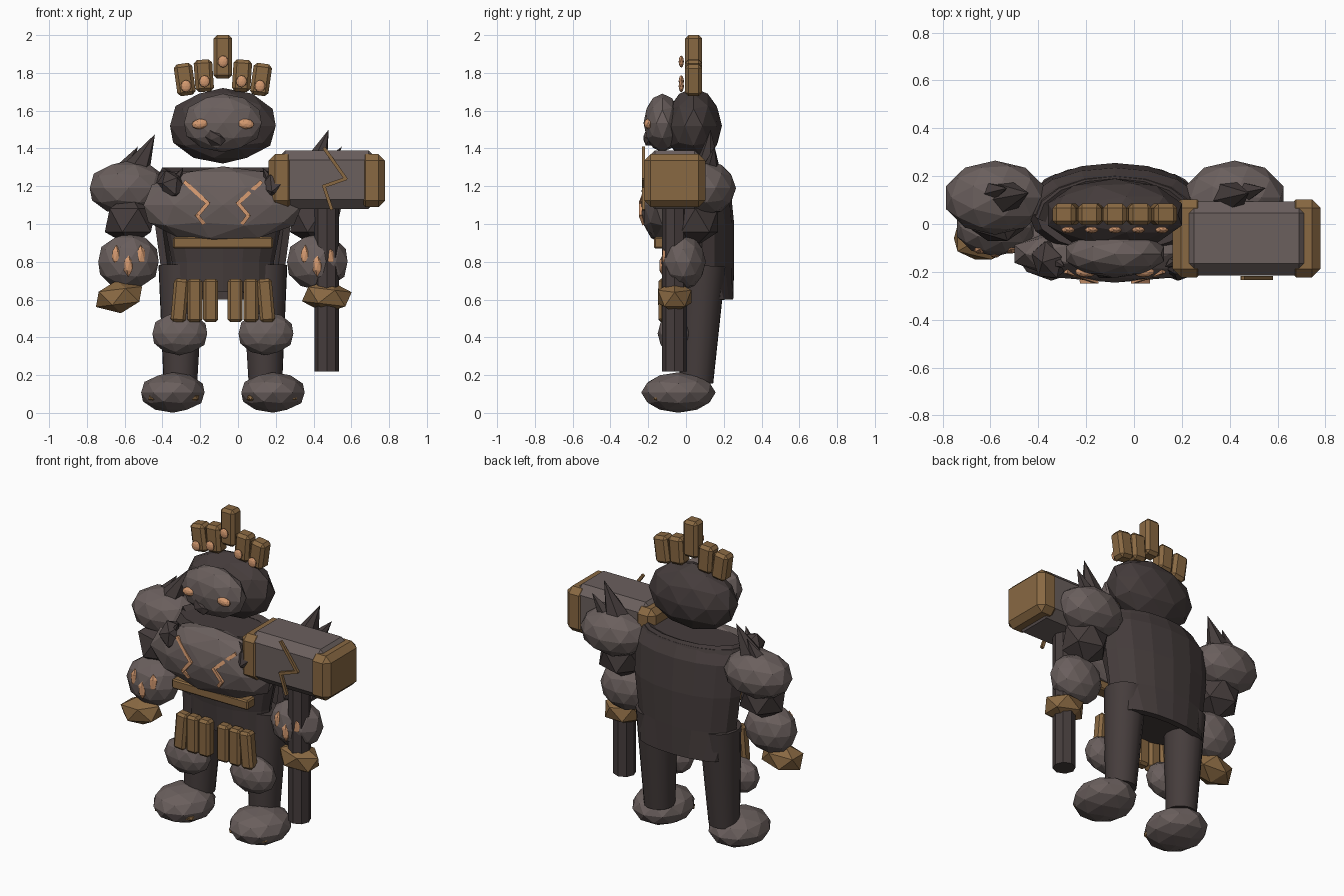
import bpy, bmesh, math
from mathutils import Vector, Matrix

cube = bpy.data.objects.get("Cube")
if cube:
    bpy.data.objects.remove(cube, do_unlink=True)


def material(name, rgb):
    m = bpy.data.materials.new(name)
    m.use_nodes = True
    m.diffuse_color = (*rgb, 1)
    bsdf = m.node_tree.nodes["Principled BSDF"]
    bsdf.inputs["Base Color"].default_value = (*rgb, 1)
    bsdf.inputs["Roughness"].default_value = 0.9
    return m


STONE = material("grey stone", (0.145, 0.115, 0.11))
DARK = material("dark rock", (0.06, 0.046, 0.045))
BRONZE = material("bronze", (0.25, 0.14, 0.055))
GLOW = material("ember orange", (0.66, 0.32, 0.16))
CX = -0.08                      # the body's centre line
SIDES = ((-1, "right"), (1, "left"))


def finish(name, bm, mat, loc=(0, 0, 0), rot=(0, 0, 0), smooth=False):
    bmesh.ops.recalc_face_normals(bm, faces=bm.faces)
    me = bpy.data.meshes.new(name)
    bm.to_mesh(me)
    bm.free()
    me.materials.append(mat)
    ob = bpy.data.objects.new(name, me)
    bpy.context.collection.objects.link(ob)
    ob.location, ob.rotation_euler = loc, rot
    if smooth:
        bpy.ops.object.select_all(action="DESELECT")
        ob.select_set(True)
        bpy.context.view_layer.objects.active = ob
        bpy.ops.object.shade_smooth_by_angle(angle=math.radians(30))
    return ob


def rock(name, loc, half, mat, level=2, rot=(0, 0, 0)):
    """Faceted boulder fitted to the given half extents."""
    bm = bmesh.new()
    bmesh.ops.create_icosphere(bm, subdivisions=level, radius=1)
    for i in range(3):
        top = max(v.co[i] for v in bm.verts)
        for v in bm.verts:
            v.co[i] *= half[i] / top
    return finish(name, bm, mat, loc, rot)


def block(name, loc, size, mat, bevel=0.02, rot=(0, 0, 0)):
    bm = bmesh.new()
    bmesh.ops.create_cube(bm, size=1)
    bmesh.ops.scale(bm, vec=size, verts=bm.verts)
    if bevel:
        bmesh.ops.bevel(bm, geom=bm.edges[:], offset=bevel, segments=1, affect="EDGES")
    return finish(name, bm, mat, loc, rot)


def tube(name, a, b, r1, r2, mat, sides=8, smooth=False):
    """Tapered prism from a to b; r2 = 0 gives a spike."""
    a, b = Vector(a), Vector(b)
    bm = bmesh.new()
    bmesh.ops.create_cone(bm, cap_ends=True, segments=sides, radius1=r1, radius2=r2,
                          depth=(b - a).length)
    rot = (b - a).to_track_quat("Z", "Y").to_euler()
    return finish(name, bm, mat, (a + b) / 2, rot, smooth)


def crack(name, pts, width, mat):
    """Jagged strip through points, lying on a front surface."""
    bm = bmesh.new()
    for p, q in zip(pts, pts[1:]):
        p, q = Vector(p), Vector(q)
        d = (q - p).normalized()
        side = d.cross(Vector((0, 1, 0))).normalized()
        out = side.cross(d)
        frame = Matrix((side, out, d)).transposed().to_4x4()
        size = Matrix.Diagonal((width, 0.016, (q - p).length + width * 0.6, 1))
        bmesh.ops.create_cube(bm, size=1, matrix=Matrix.Translation((p + q) / 2) @ frame @ size)
    return finish(name, bm, mat)


# Torso: stacked oval rings (z, half width, half depth)
bm = bmesh.new()
rings = []
for z, rx, ry in ((0.64, 0.27, 0.13), (0.8, 0.27, 0.14), (0.95, 0.3, 0.16),
                  (1.12, 0.35, 0.18), (1.22, 0.36, 0.18), (1.28, 0.33, 0.16)):
    rings.append([bm.verts.new((rx * math.cos(t), ry * math.sin(t), z))
                  for t in (math.tau * i / 16 for i in range(16))])
for lo, hi in zip(rings, rings[1:]):
    for i in range(16):
        j = (i + 1) % 16
        bm.faces.new((lo[i], lo[j], hi[j], hi[i]))
bm.faces.new(rings[0])
bm.faces.new(rings[-1])
finish("torso", bm, DARK, (CX, 0.04, 0))

# Cape: curved sheet wrapped around the back (z, half width, back y)
bm = bmesh.new()
rows = []
for z, w, back in ((0.6, 0.28, 0.25), (0.78, 0.33, 0.255), (1.0, 0.36, 0.255),
                   (1.2, 0.37, 0.235), (1.3, 0.32, 0.19)):
    row = []
    for i in range(9):
        t = math.pi * i / 8
        depth = 0.17 if z > 0.7 else 0.08
        row.append(bm.verts.new((w * math.cos(t), back - depth * (1 - math.sin(t)), z)))
    rows.append(row)
for lo, hi in zip(rows, rows[1:]):
    for i in range(8):
        bm.faces.new((lo[i], lo[i + 1], hi[i + 1], hi[i]))
cape = finish("cape", bm, DARK, (CX, 0, 0))
thick = cape.modifiers.new("thickness", "SOLIDIFY")
thick.thickness = 0.04
thick.offset = -1

# Chest boulder, belt and skirt plates
rock("chest", (CX, -0.125, 1.1), (0.42, 0.12, 0.205), STONE)
block("belt", (CX, -0.13, 0.9), (0.53, 0.08, 0.06), BRONZE, 0.008)
for s, side in SIDES:
    for k, off in enumerate((0.065, 0.148, 0.228)):
        lean = math.radians(5) * s if k == 2 else 0
        block(f"{side}_skirt_plate_{k + 1}", (CX + s * off, -0.11, 0.595),
              (0.08, 0.07, 0.23), BRONZE, 0.015, (0, -lean, 0))

# Head, face and eyes
rock("head", (CX, 0.04, 1.52), (0.28, 0.15, 0.2), DARK)
rock("face", (CX, -0.125, 1.535), (0.205, 0.1, 0.155), STONE)
rock("nose", (CX - 0.04, -0.195, 1.455), (0.055, 0.03, 0.045), DARK, 1, (0, 0.5, 0))
for s, side in SIDES:
    rock(f"{side}_eye", (CX + s * 0.12, -0.2, 1.53), (0.044, 0.022, 0.027),
         GLOW, 2, (0, s * 0.12, 0))

# Crown: five bevelled bars with jewels
for i in range(-2, 3):
    h = 0.23 if i == 0 else 0.17
    z = (1.885, 1.785, 1.765)[abs(i)]
    jewel_z = (1.86, 1.755, 1.73)[abs(i)]
    x = CX + i * 0.101
    block(f"crown_bar_{i + 3}", (x, 0.04, z), (0.098, 0.09, h), BRONZE, 0.018,
          (0, math.radians(4) * i, 0))
    rock(f"crown_jewel_{i + 3}", (x * 0.97 - 0.002, -0.025, jewel_z),
         (0.027, 0.014, 0.032), GLOW)

for s, side in SIDES:
    def at(off, y, z):
        return (CX + s * off, y, z)

    # Chest shards and glowing cracks
    rock(f"{side}_chest_shard", at(0.27, -0.15, 1.2), (0.07, 0.08, 0.09), DARK, 1, (0, s * 0.4, 0.3))
    tube(f"{side}_chest_spike", at(0.27, -0.14, 1.19), at(0.21, -0.18, 1.3), 0.05, 0, DARK, 5)
    crack(f"{side}_chest_crack", [at(0.2, -0.2, 1.22), at(0.08, -0.24, 1.11),
                                  at(0.135, -0.24, 1.045), at(0.105, -0.225, 1.005)], 0.02, GLOW)

    # Arms
    rock(f"{side}_shoulder", at(0.5, 0.11, 1.19), (0.205, 0.155, 0.145), STONE)
    rock(f"{side}_upper_arm", at(0.49, 0.05, 1.02), (0.135, 0.12, 0.14), DARK, 1)
    rock(f"{side}_forearm", at(0.5, -0.015, 0.8), (0.16, 0.12, 0.15), STONE)
    for k, (dx, z) in enumerate(((-0.065, 0.83), (0, 0.78), (0.065, 0.83))):
        rock(f"{side}_arm_ember_{k + 1}", at(0.5 + dx, -0.122 + abs(dx) * 0.25, z),
             (0.024, 0.018, 0.06), GLOW, 1)
    hand_x = 0.55
    rock(f"{side}_fist", at(hand_x, -0.06, 0.615), (0.128, 0.088, 0.088), BRONZE, 1,
         (0, s * 0.12, 0))

    # Shoulder spikes
    tip = 0.36 if s < 0 else 0.56
    tip_z = 1.475 if s < 0 else 1.5
    tube(f"{side}_big_spike", at(0.47, 0.11, 1.26), at(tip, 0.13, tip_z), 0.085, 0, DARK, 6)
    tube(f"{side}_small_spike", at(0.53, 0.13, 1.27), at(0.63 if s > 0 else 0.45, 0.15, 1.41),
         0.055, 0, DARK, 5)

    # Legs
    tube(f"{side}_leg", at(0.225, 0.055, 0.16), at(0.22, 0.09, 0.78), 0.09, 0.122, DARK, 16, True)
    rock(f"{side}_knee", at(0.228, -0.06, 0.42), (0.145, 0.09, 0.115), STONE)
    rock(f"{side}_foot", at(0.265, -0.04, 0.108), (0.168, 0.197, 0.107), STONE)
    for k, dx in enumerate((-0.11, 0.1)):
        rock(f"{side}_toe_nail_{k + 1}", at(0.265 + dx, -0.145, 0.08),
             (0.03, 0.03, 0.022), BRONZE, 1)

# Hammer: shaft, stone head, bronze caps and crack
tube("hammer_shaft", (0.47, -0.06, 0.22), (0.47, -0.06, 1.15), 0.066, 0.066, DARK)
block("hammer_head", (0.47, -0.06, 1.235), (0.54, 0.31, 0.31), STONE, 0.05)
for s, side in SIDES:
    block(f"{side}_hammer_cap", (0.47 + s * 0.24, -0.06, 1.23), (0.138, 0.325, 0.28), BRONZE, 0.035)
crack("hammer_crack", [(0.457, -0.225, 1.4), (0.57, -0.225, 1.24),
                       (0.455, -0.225, 1.2), (0.495, -0.225, 1.08)], 0.018, BRONZE)
